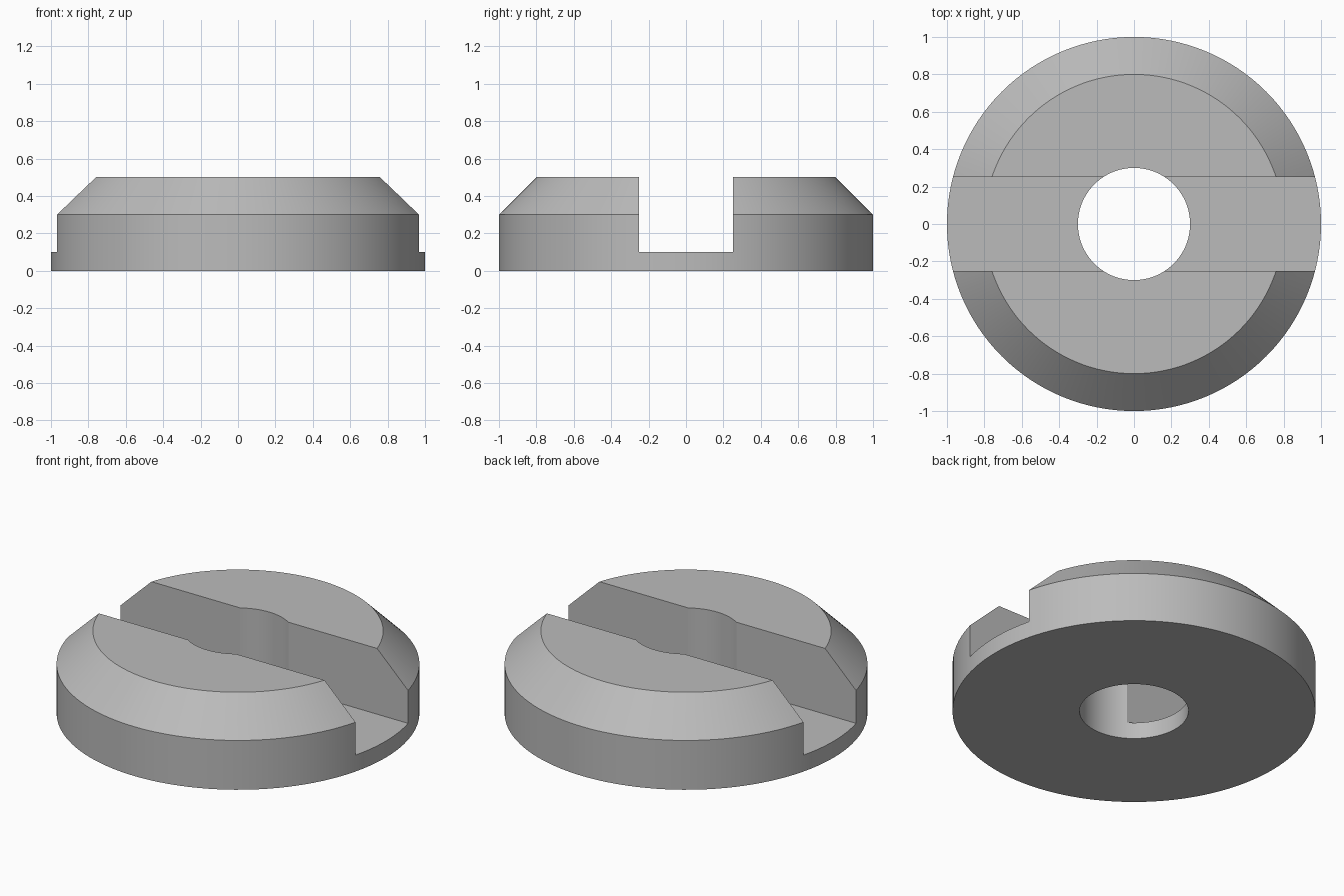
import bpy
import bmesh
from math import cos, sin, tau, radians

if "Cube" in bpy.data.objects:
    bpy.data.objects.remove(bpy.data.objects["Cube"], do_unlink=True)

SEGMENTS = 128
SLOT_WIDTH = 0.505
SLOT_FLOOR = 0.1

# Plain grey metal
grey = bpy.data.materials.new("grey metal")
grey.use_nodes = True
colour = (0.5, 0.5, 0.5, 1)
grey.diffuse_color = colour
grey.node_tree.nodes["Principled BSDF"].inputs["Base Color"].default_value = colour


def make_object(name, bm):
    bmesh.ops.recalc_face_normals(bm, faces=bm.faces)
    mesh = bpy.data.meshes.new(name)
    bm.to_mesh(mesh)
    bm.free()
    mesh.materials.append(grey)
    obj = bpy.data.objects.new(name, mesh)
    bpy.context.collection.objects.link(obj)
    return obj


def lathe(name, profile):
    """Revolve a closed (radius, height) profile about z."""
    bm = bmesh.new()
    rings = []
    for i in range(SEGMENTS):
        a = tau * i / SEGMENTS
        rings.append([bm.verts.new((r * cos(a), r * sin(a), z)) for r, z in profile])
    for i, ring in enumerate(rings):
        after = rings[(i + 1) % SEGMENTS]
        for j in range(len(profile)):
            k = (j + 1) % len(profile)
            bm.faces.new((ring[j], after[j], after[k], ring[k]))
    return make_object(name, bm)


# Chamfered disc with a round centre hole
disc = lathe("slotted_disc", [(0.3, 0), (1, 0), (1, 0.3), (0.8, 0.5), (0.3, 0.5)])

# Straight slot across the top
bm = bmesh.new()
bmesh.ops.create_cube(bm, size=1)
bmesh.ops.scale(bm, vec=(3, SLOT_WIDTH, 1), verts=bm.verts)
bmesh.ops.translate(bm, vec=(0, 0, SLOT_FLOOR + 0.5), verts=bm.verts)
cutter = make_object("slot_cutter", bm)
cutter.hide_render = True

cut = disc.modifiers.new("slot", "BOOLEAN")
cut.operation = "DIFFERENCE"
cut.solver = "EXACT"
cut.object = cutter

bpy.ops.object.select_all(action="DESELECT")
disc.select_set(True)
bpy.context.view_layer.objects.active = disc
bpy.ops.object.modifier_apply(modifier=cut.name)
bpy.data.objects.remove(cutter, do_unlink=True)

# Smooth round walls, crisp edges
bpy.ops.object.shade_smooth_by_angle(angle=radians(25))
